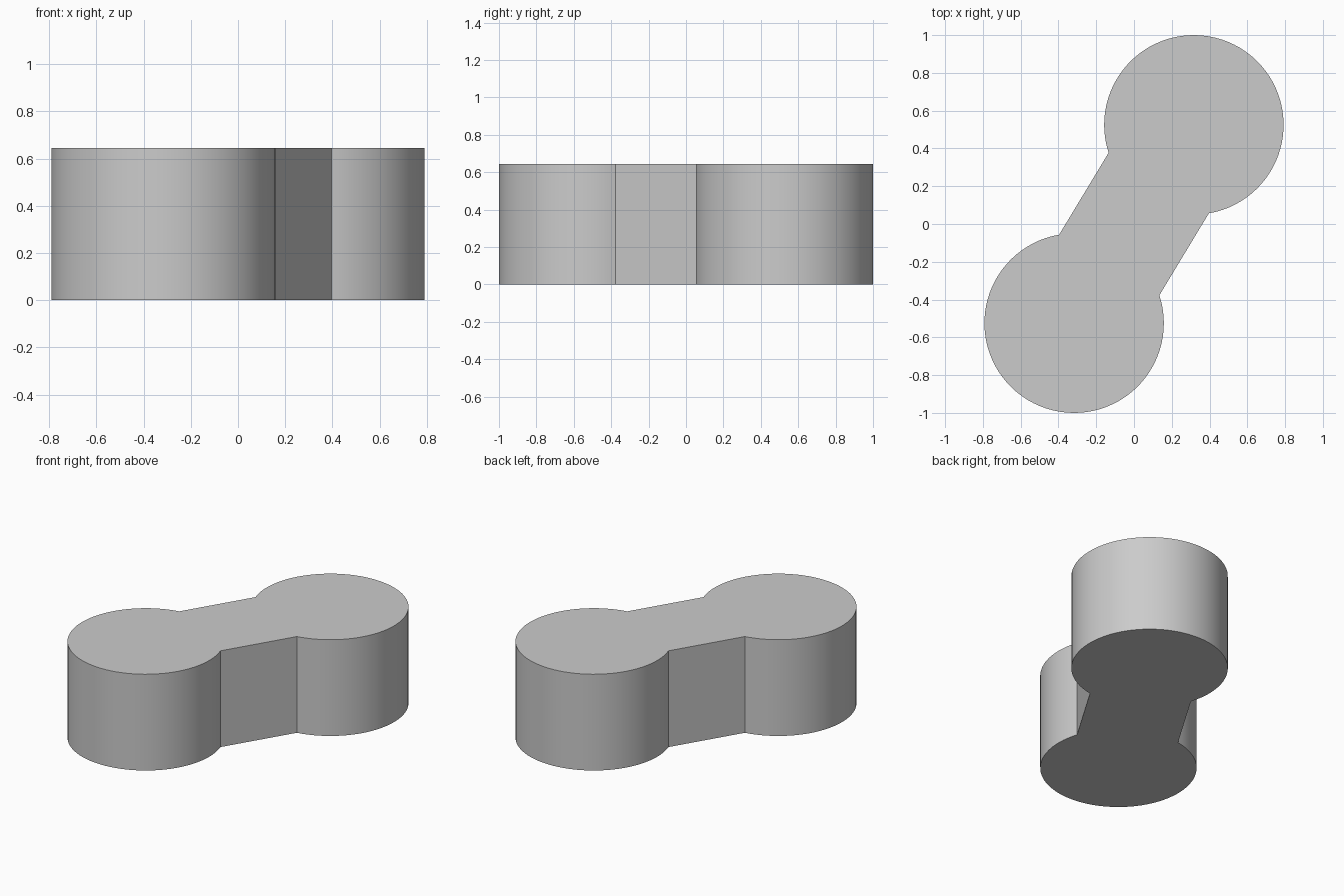
import bpy
import bmesh
from math import asin, atan2, cos, pi, radians, sin

cube = bpy.data.objects.get("Cube")
if cube:
    bpy.data.objects.remove(cube, do_unlink=True)

LOBE_X, LOBE_Y = 0.317, 0.525
RADIUS = 0.475
NECK_HALF_WIDTH = 0.31
HEIGHT = 0.645
ARC_STEPS = 64

# Plain grey material
grey = bpy.data.materials.new("plain grey")
grey.use_nodes = True
colour = (0.6, 0.6, 0.6, 1)
grey.diffuse_color = colour
grey.node_tree.nodes["Principled BSDF"].inputs["Base Color"].default_value = colour


def lobe_arc(side):
    """Outer arc of one lobe, open where the neck joins it."""
    axis = atan2(side * LOBE_Y, side * LOBE_X)
    sweep = pi - asin(NECK_HALF_WIDTH / RADIUS)
    for i in range(ARC_STEPS + 1):
        a = axis - sweep + 2 * sweep * i / ARC_STEPS
        yield (side * LOBE_X + RADIUS * cos(a), side * LOBE_Y + RADIUS * sin(a), 0)


# Two round lobes joined by a straight neck, extruded from one outline
bm = bmesh.new()
outline = [bm.verts.new(p) for side in (1, -1) for p in lobe_arc(side)]
base = bm.faces.new(outline)
top = bmesh.ops.extrude_face_region(bm, geom=[base], use_keep_orig=True)
bmesh.ops.translate(bm, vec=(0, 0, HEIGHT),
                    verts=[v for v in top["geom"] if isinstance(v, bmesh.types.BMVert)])
bmesh.ops.recalc_face_normals(bm, faces=bm.faces)
mesh = bpy.data.meshes.new("double_lobed_block")
bm.to_mesh(mesh)
bm.free()
mesh.materials.append(grey)

block = bpy.data.objects.new("double_lobed_block", mesh)
bpy.context.collection.objects.link(block)

# Smooth round walls with crisp rims and neck corners
bpy.ops.object.select_all(action="DESELECT")
block.select_set(True)
bpy.context.view_layer.objects.active = block
bpy.ops.object.shade_smooth_by_angle(angle=radians(30))
